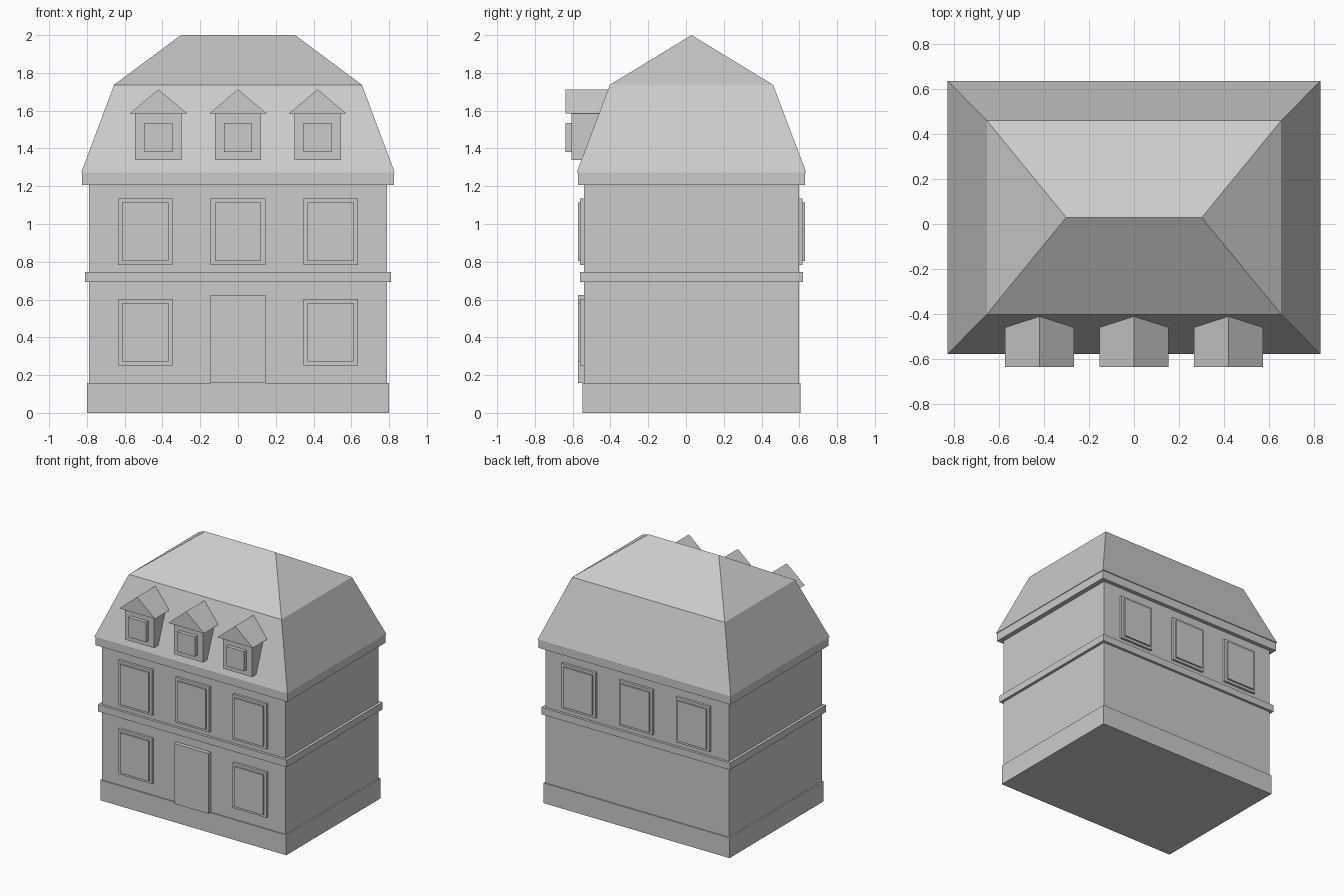
import bpy
import bmesh

cube = bpy.data.objects.get("Cube")
if cube:
    bpy.data.objects.remove(cube, do_unlink=True)

gray = bpy.data.materials.new("plain_gray")
gray.use_nodes = True
COLOUR = (0.6, 0.6, 0.6, 1)
gray.diffuse_color = COLOUR
gray.node_tree.nodes["Principled BSDF"].inputs["Base Color"].default_value = COLOUR

CY = 0.029                       # depth centre of the building
FRONT, BACK = CY - 0.57, CY + 0.57


def finish(name, bm):
    bmesh.ops.recalc_face_normals(bm, faces=bm.faces)
    mesh = bpy.data.meshes.new(name)
    bm.to_mesh(mesh)
    bm.free()
    mesh.materials.append(gray)
    obj = bpy.data.objects.new(name, mesh)
    bpy.context.collection.objects.link(obj)
    return obj


def box(name, x, y, z):
    """Box from (low, high) ranges on each axis."""
    bm = bmesh.new()
    bmesh.ops.create_cube(bm, size=1)
    for v in bm.verts:
        v.co = [r[0] if c < 0 else r[1] for c, r in zip(v.co, (x, y, z))]
    return finish(name, bm)


def slab(name, half_x, half_y, z0, z1):
    return box(name, (-half_x, half_x), (CY - half_y, CY + half_y), (z0, z1))


# Storeys and mouldings
slab("plinth", 0.799, 0.578, 0, 0.157)
slab("walls", 0.788, 0.57, 0.157, 1.21)
slab("middle_band", 0.81, 0.59, 0.692, 0.746)
slab("cornice", 0.825, 0.601, 1.207, 1.272)

# Mansard roof: two rectangular rings closing on a ridge
bm = bmesh.new()
rings = []
for hx, hy, z in ((0.83, 0.608, 1.272), (0.656, 0.432, 1.737)):
    rings.append([bm.verts.new((sx * hx, CY + sy * hy, z))
                  for sx, sy in ((-1, -1), (1, -1), (1, 1), (-1, 1))])
low, top = rings
left_end, right_end = [bm.verts.new((x, CY, 2)) for x in (-0.302, 0.302)]
bm.faces.new(low)
for i in range(4):
    j = (i + 1) % 4
    bm.faces.new((low[i], low[j], top[j], top[i]))
bm.faces.new((top[0], top[1], right_end, left_end))
bm.faces.new((top[2], top[3], left_end, right_end))
bm.faces.new((top[1], top[2], right_end))
bm.faces.new((top[3], top[0], left_end))
finish("mansard_roof", bm)


# Windows: a raised frame with a prouder pane
def window(name, x, z, wall, out):
    for part, hx, hz, depth in (("frame", 0.145, 0.176, 0.019), ("pane", 0.123, 0.156, 0.032)):
        box(f"{name}_{part}", (x - hx, x + hx),
            sorted((wall - out * 0.01, wall + out * depth)), (z - hz, z + hz))


SIDES = {"right": -0.491, "middle": 0, "left": 0.491}
for side, x in SIDES.items():
    window(f"upper_front_window_{side}", x, 0.959, FRONT, -1)
    window(f"upper_back_window_{side}", x, 0.959, BACK, 1)
    if x:
        window(f"lower_front_window_{side}", x, 0.427, FRONT, -1)
box("front_door", (-0.146, 0.146), (FRONT - 0.032, FRONT + 0.01), (0.157, 0.624))

# Dormers: body, gabled roof and window
for side, x in (("right", -0.421), ("middle", 0), ("left", 0.421)):
    box(f"dormer_body_{side}", (x - 0.123, x + 0.123), (-0.607, -0.4), (1.338, 1.59))
    box(f"dormer_window_{side}", (x - 0.075, x + 0.075), (-0.637, -0.6), (1.382, 1.535))
    bm = bmesh.new()
    gable = bm.faces.new([bm.verts.new((x + dx, -0.637, z))
                          for dx, z in ((-0.153, 1.584), (0.153, 1.584), (0, 1.713))])
    new = bmesh.ops.extrude_face_region(bm, geom=[gable], use_keep_orig=True)["geom"]
    bmesh.ops.translate(bm, vec=(0, 0.237, 0),
                        verts=[g for g in new if isinstance(g, bmesh.types.BMVert)])
    finish(f"dormer_roof_{side}", bm)
